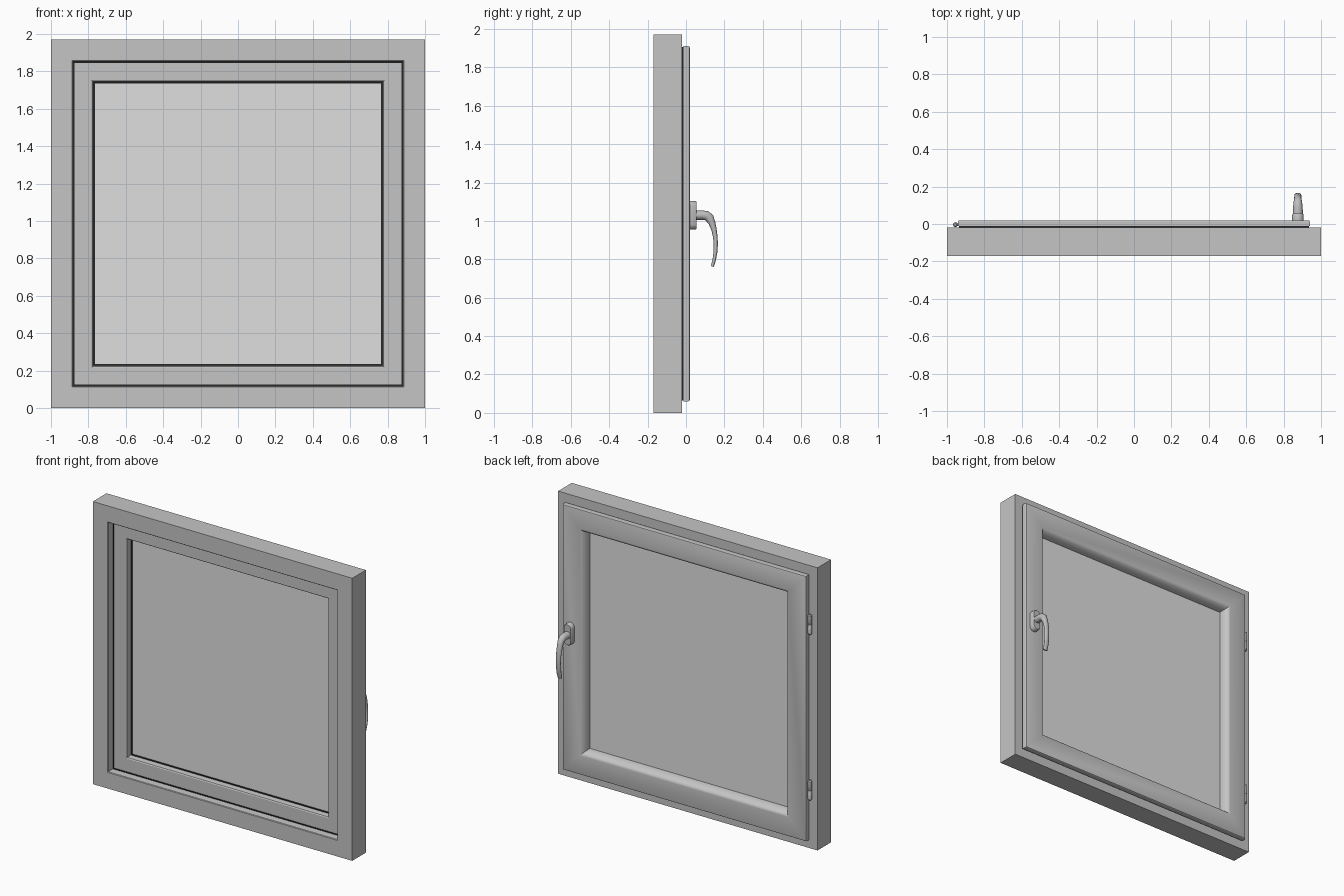
import bpy, bmesh, math
from mathutils import Vector

if "Cube" in bpy.data.objects:
    bpy.data.objects.remove(bpy.data.objects["Cube"])

W, H = 1.0, 1.97  # half width and height of the outer frame


def material(name, v):
    m = bpy.data.materials.new(name)
    m.diffuse_color = (v, v, v, 1)
    m.use_nodes = True
    m.node_tree.nodes["Principled BSDF"].inputs["Base Color"].default_value = m.diffuse_color
    return m


FRAME = material("frame grey", 0.56)
GLASS = material("pane light grey", 0.74)
SEAL = material("seal black", 0.02)
METAL = material("handle grey", 0.52)


def finish(bm, name, mat, angle=30):
    bmesh.ops.recalc_face_normals(bm, faces=bm.faces[:])
    me = bpy.data.meshes.new(name)
    bm.to_mesh(me)
    bm.free()
    me.materials.append(mat)
    ob = bpy.data.objects.new(name, me)
    bpy.context.collection.objects.link(ob)
    bpy.ops.object.select_all(action='DESELECT')
    ob.select_set(True)
    bpy.context.view_layer.objects.active = ob
    bpy.ops.object.shade_smooth_by_angle(angle=math.radians(angle))
    return ob


def bridge(bm, rings, closed):
    """Skin a list of vertex rings, closing the loop or capping the ends."""
    n = len(rings[0])
    pairs = list(zip(rings, rings[1:] + rings[:1])) if closed else list(zip(rings, rings[1:]))
    for a, b in pairs:
        for i in range(n):
            j = (i + 1) % n
            bm.faces.new((a[i], a[j], b[j], b[i]))
    if not closed:
        bm.faces.new(rings[0])
        bm.faces.new(rings[-1])


def mitred_ring(name, profile, mat):
    """Sweep a profile of (inset from outer edge, y) round the window."""
    bm = bmesh.new()
    rings = [[bm.verts.new(p) for p in ((-W + d, y, d), (W - d, y, d),
                                        (W - d, y, H - d), (-W + d, y, H - d))]
             for d, y in profile]
    bridge(bm, rings, True)
    return finish(bm, name, mat)


def box(name, x0, x1, y0, y1, z0, z1, mat):
    bm = bmesh.new()
    rings = [[bm.verts.new((x, y, z)) for x, z in ((x0, z0), (x1, z0), (x1, z1), (x0, z1))]
             for y in (y0, y1)]
    bridge(bm, rings, False)
    return finish(bm, name, mat)


# Fixed outer frame
mitred_ring("outer_frame", [(0, -.17), (.112, -.17), (.116, -.166), (.119, -.115),
                            (.119, -.02), (0, -.02)], FRAME)

# Opening sash with overlapping flange and sloped inner bead
mitred_ring("sash", [(.121, -.115), (.217, -.115), (.223, -.111), (.228, -.07),
                     (.228, -.04), (.222, -.01), (.212, .008), (.204, .016), (.194, .02),
                     (.068, .02), (.063, .018), (.06, .013), (.06, -.012),
                     (.121, -.012)], FRAME)

# Black seals: behind the flange, between frame and sash, round the pane
mitred_ring("flange_seal", [(.064, -.021), (.12, -.021), (.12, -.011), (.064, -.011)], SEAL)
mitred_ring("frame_seal", [(.114, -.12), (.125, -.12), (.125, -.112), (.114, -.112)], SEAL)
mitred_ring("pane_seal", [(.222, -.075), (.235, -.075), (.235, -.066), (.222, -.066)], SEAL)

# Glass pane
box("glass_pane", -W + .225, W - .225, -.07, -.045, .225, H - .225, GLASS)

# Hinges on the left edge: barrel with rounded ends and a small leaf
for label, zc in (("upper", 1.57), ("lower", .415)):
    bm = bmesh.new()
    rings = []
    for dz, r in ((-.07, .007), (-.063, .013), (-.002, .013), (0, .0115),
                  (.002, .013), (.063, .013), (.07, .007)):
        rings.append([bm.verts.new((-.955 + r * math.cos(a), -.003 + r * math.sin(a), zc + dz))
                      for a in (math.tau * k / 16 for k in range(16))])
    bridge(bm, rings, False)
    finish(bm, label + "_hinge_barrel", METAL, 40)
    box(label + "_hinge_leaf", -.955, -.935, -.01, .004, zc - .06, zc + .06, METAL)

# Handle back plate: rounded oblong with softened rim
HX = .876
bm = bmesh.new()
rings = []
for y, r in ((.018, .031), (.05, .031), (.056, .026)):
    ring = []
    for k in range(24):
        a = math.tau * (k + .5) / 24
        off = .044 if math.sin(a) > 0 else -.044
        ring.append(bm.verts.new((HX + r * math.cos(a), y, 1.03 + off + r * math.sin(a))))
    rings.append(ring)
bridge(bm, rings, False)
finish(bm, "handle_plate", METAL, 40)

# Handle grip: elliptical sections along a curved path (y, z, thickness, half width)
path = [(.05, 1.03, .024, .027), (.085, 1.03, .024, .026), (.105, 1.028, .025, .024),
        (.122, 1.016, .024, .022), (.135, .99, .018, .020), (.146, .955, .014, .019),
        (.153, .915, .012, .0185), (.155, .875, .011, .018), (.153, .835, .010, .018),
        (.147, .797, .009, .0175), (.137, .763, .008, .017)]
bm = bmesh.new()
rings = []
for i, (y, z, t, w) in enumerate(path):
    a, b = path[max(i - 1, 0)], path[min(i + 1, len(path) - 1)]
    d = Vector((b[0] - a[0], b[1] - a[1])).normalized()
    n = Vector((-d.y, d.x))
    rings.append([bm.verts.new((HX + w * math.cos(q), y + n.x * t * math.sin(q),
                                z + n.y * t * math.sin(q)))
                  for q in (math.tau * k / 20 for k in range(20))])
bridge(bm, rings, False)
finish(bm, "handle_grip", METAL, 50)
